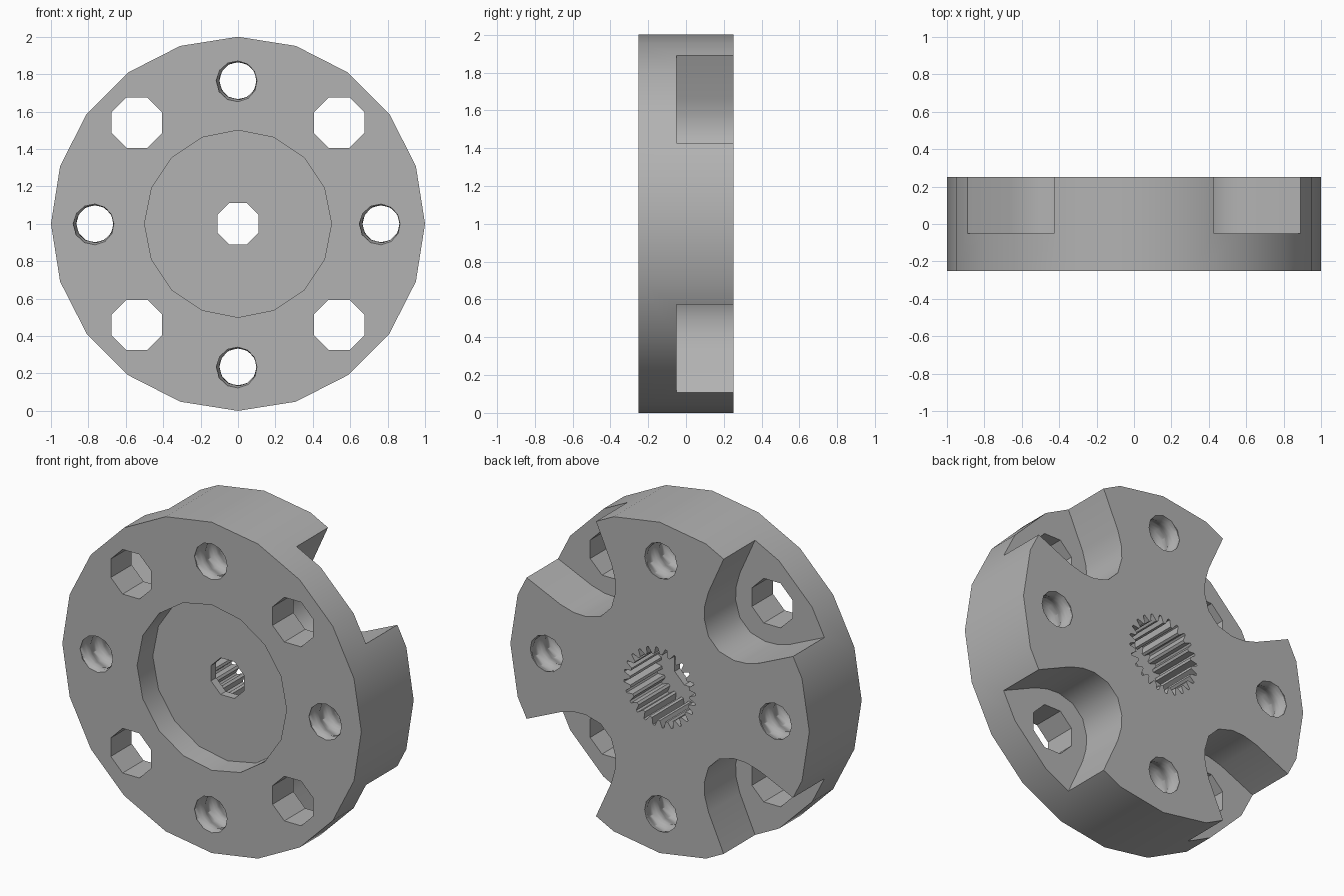
import bpy, bmesh
from math import sin, cos, pi, radians

if "Cube" in bpy.data.objects:
    bpy.data.objects.remove(bpy.data.objects["Cube"])

steel = bpy.data.materials.new("grey steel")
steel.use_nodes = True
GREY = (0.45, 0.45, 0.45, 1)
steel.diffuse_color = GREY
steel.node_tree.nodes["Principled BSDF"].inputs["Base Color"].default_value = GREY

FRONT, BACK, BEYOND = -0.25, 0.25, 0.3


def stack(name, rings):
    """Closed solid skinned through rings of (x, y, z) points."""
    bm = bmesh.new()
    loops = [[bm.verts.new(p) for p in ring] for ring in rings]
    n = len(loops[0])
    for a, b in zip(loops, loops[1:]):
        for i in range(n):
            j = (i + 1) % n
            bm.faces.new((a[i], a[j], b[j], b[i]))
    bm.faces.new(loops[0])
    bm.faces.new(loops[-1])
    bmesh.ops.recalc_face_normals(bm, faces=bm.faces)
    mesh = bpy.data.meshes.new(name)
    bm.to_mesh(mesh)
    bm.free()
    mesh.materials.append(steel)
    obj = bpy.data.objects.new(name, mesh)
    bpy.context.collection.objects.link(obj)
    return obj


def prism(name, profile, y0, y1):
    return stack(name, [[(x, y, z + 1) for x, z in profile] for y in (y0, y1)])


def polygon(radius, sides, cx=0, cz=0, turn=0):
    return [(cx + radius * cos(turn + 2 * pi * i / sides),
             cz + radius * sin(turn + 2 * pi * i / sides)) for i in range(sides)]


def rotate(profile, angle):
    c, s = cos(angle), sin(angle)
    return [(x * c - z * s, x * s + z * c) for x, z in profile]


def threaded_cutter(cx, cz, sides=12, rows=33, pitch=0.12):
    """Cylinder whose radius rises and falls along a helix."""
    rings = []
    for k in range(rows):
        y = -BEYOND + 2 * BEYOND * k / (rows - 1)
        ring = []
        for i in range(sides):
            phase = (y / pitch + i / sides) % 1
            r = 0.098 + 0.022 * (1 - abs(2 * phase - 1))
            a = 2 * pi * i / sides
            ring.append((cx + r * cos(a), y, cz + 1 + r * sin(a)))
        rings.append(ring)
    return stack("thread_cutter", rings)


# Disc body
hub = prism("coupling_hub", polygon(1, 20), FRONT, BACK)

# Front recess and centre bore
cutters = [prism("recess_cutter", polygon(0.5, 16), -BEYOND, -0.1),
           prism("bore_cutter", polygon(0.12, 8, turn=pi / 8), -BEYOND, BEYOND)]

# Splined socket in the back
TEETH = 24
spline = []
for i in range(TEETH):
    for offset, r in ((0, 0.2), (0.3, 0.2), (0.55, 0.24), (0.75, 0.24)):
        a = 2 * pi * (i + offset) / TEETH
        spline.append((r * cos(a), r * sin(a)))
cutters.append(prism("spline_cutter", spline, -0.05, BEYOND))

# Flared notches with plain bolt holes, and threaded holes between them
half = [(0.51, 0.05), (0.56, 0.14), (0.62, 0.195), (0.7, 0.24), (0.95, 0.335), (1.15, 0.41)]
notch = half + [(x, -z) for x, z in reversed(half)]
for i in range(4):
    a = radians(45 + 90 * i)
    cutters.append(prism("notch_cutter", rotate(notch, a), -0.05, BEYOND))
    hole = polygon(0.146, 8, 0.765 * cos(a), 0.765 * sin(a), pi / 8)
    cutters.append(prism("bolt_hole_cutter", hole, -BEYOND, BEYOND))
    b = radians(90 * i)
    cutters.append(threaded_cutter(0.765 * cos(b), 0.765 * sin(b)))

# Cut everything, bake the result and drop the cutters
for cutter in cutters:
    mod = hub.modifiers.new(cutter.name, "BOOLEAN")
    mod.operation, mod.solver, mod.object = "DIFFERENCE", "EXACT", cutter
depsgraph = bpy.context.evaluated_depsgraph_get()
baked = bpy.data.meshes.new_from_object(hub.evaluated_get(depsgraph))
hub.modifiers.clear()
hub.data = baked
baked.materials.clear()
baked.materials.append(steel)
for poly in baked.polygons:
    poly.material_index = 0
for cutter in cutters:
    bpy.data.objects.remove(cutter)

# Smooth the rim and keep the edges crisp
bpy.ops.object.select_all(action="DESELECT")
hub.select_set(True)
bpy.context.view_layer.objects.active = hub
bpy.ops.object.shade_smooth_by_angle(angle=radians(30))
